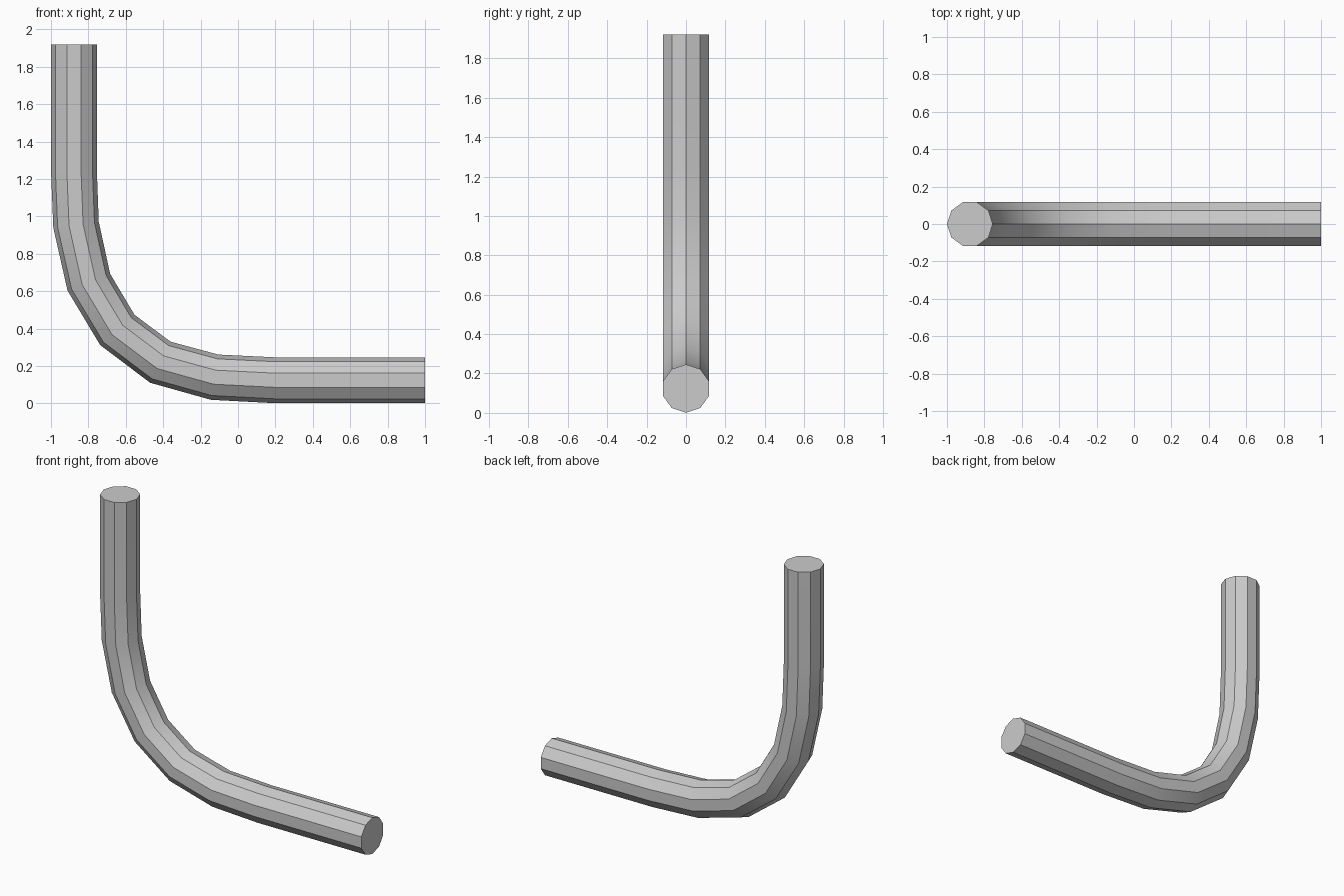
import bpy, bmesh
from math import cos, sin, pi, radians
from mathutils import Vector

if "Cube" in bpy.data.objects:
    bpy.data.objects.remove(bpy.data.objects["Cube"])

SIDES, R = 10, 0.1225
# Centre line of the bent pipe in the xz plane
PATH = [(1, .1235), (.2, .1235), (-.125, .14), (-.415, .22), (-.645, .3925),
        (-.7975, .6475), (-.866, .955), (-.8775, 1.25), (-.8775, 1.92)]
pts = [Vector((x, 0, z)) for x, z in PATH]

bm = bmesh.new()
rings = []
for i, p in enumerate(pts):
    # Ring plane bisects the neighbouring segments; the ends are square
    if i == 0:
        d = Vector((-1, 0, 0))
    elif i == len(pts) - 1:
        d = Vector((0, 0, 1))
    else:
        d = (p - pts[i - 1]).normalized() + (pts[i + 1] - p).normalized()
    d.normalize()
    side = Vector((0, 1, 0))
    up = side.cross(d)
    rings.append([bm.verts.new(p + R * (cos(2 * pi * k / SIDES) * up + sin(2 * pi * k / SIDES) * side))
                  for k in range(SIDES)])

# Pipe walls and end caps
for a, b in zip(rings, rings[1:]):
    for k in range(SIDES):
        n = (k + 1) % SIDES
        bm.faces.new((a[k], a[n], b[n], b[k]))
bm.faces.new(rings[0])
bm.faces.new(rings[-1])
bmesh.ops.recalc_face_normals(bm, faces=bm.faces)

mesh = bpy.data.meshes.new("bent_pipe")
bm.to_mesh(mesh)
bm.free()
pipe = bpy.data.objects.new("bent_pipe", mesh)
bpy.context.collection.objects.link(pipe)
bpy.context.view_layer.objects.active = pipe
pipe.select_set(True)
bpy.ops.object.shade_smooth_by_angle(angle=radians(30))
